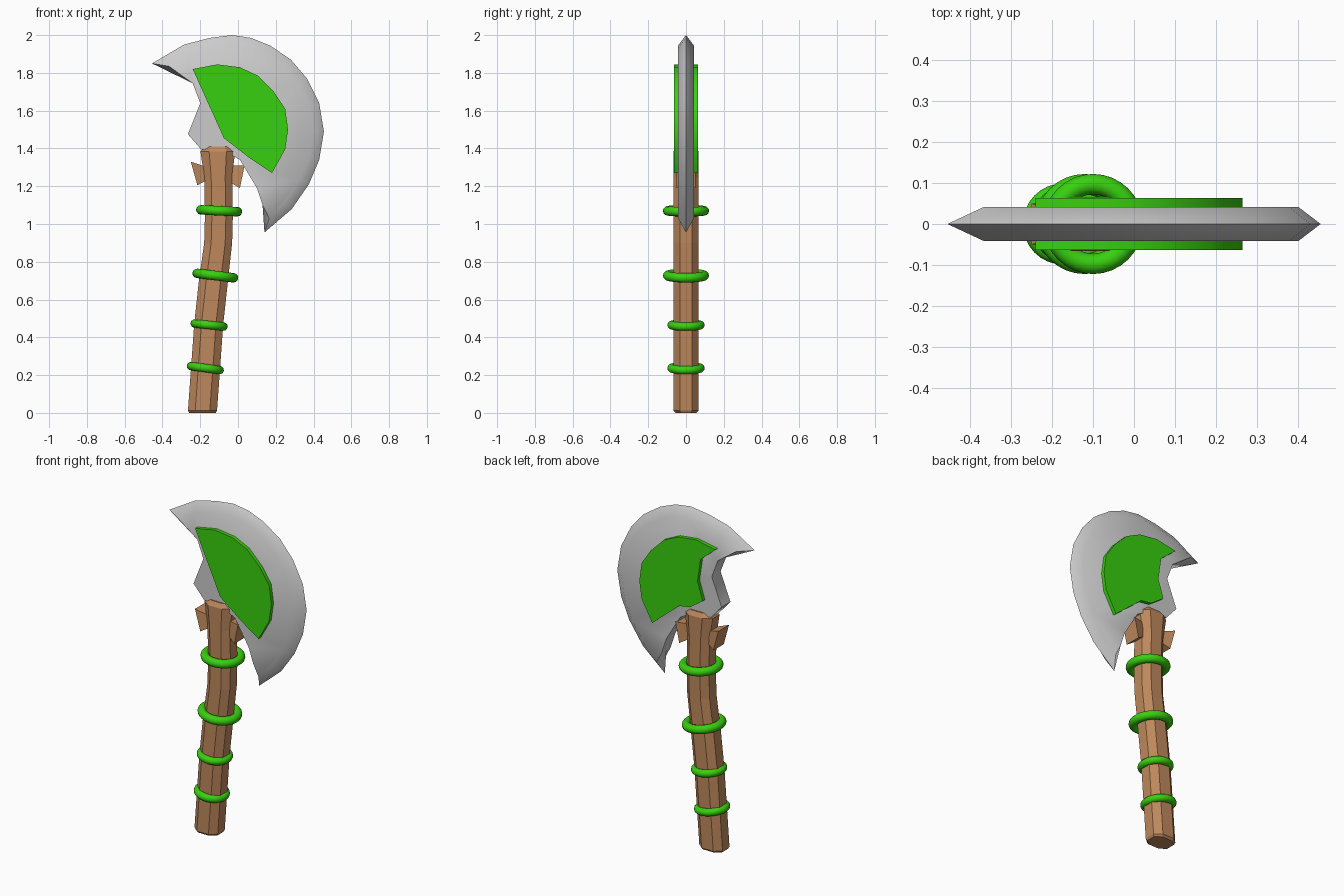
import bpy, bmesh, math
from mathutils import Vector

if "Cube" in bpy.data.objects:
    bpy.data.objects.remove(bpy.data.objects["Cube"])


def material(name, rgb):
    m = bpy.data.materials.new(name)
    m.diffuse_color = (*rgb, 1)
    m.use_nodes = True
    m.node_tree.nodes["Principled BSDF"].inputs["Base Color"].default_value = m.diffuse_color
    return m


GREEN = material("green", (0.04, 0.63, 0.005))
WOOD = material("wood", (0.52, 0.25, 0.11))


def make(name, verts, faces, mat=None, smooth=None):
    me = bpy.data.meshes.new(name)
    me.from_pydata([tuple(v) for v in verts], [], faces)
    bm = bmesh.new()
    bm.from_mesh(me)
    bmesh.ops.recalc_face_normals(bm, faces=bm.faces)
    bm.to_mesh(me)
    bm.free()
    ob = bpy.data.objects.new(name, me)
    bpy.context.collection.objects.link(ob)
    if mat:
        me.materials.append(mat)
    if smooth:
        bpy.ops.object.select_all(action='DESELECT')
        bpy.context.view_layer.objects.active = ob
        ob.select_set(True)
        bpy.ops.object.shade_smooth_by_angle(angle=math.radians(smooth))
    return ob


def loft(rings):
    """Skin a list of equal closed rings and cap both ends."""
    n = len(rings[0])
    verts = [v for r in rings for v in r]
    faces = [(k*n + i, k*n + (i+1) % n, (k+1)*n + (i+1) % n, (k+1)*n + i)
             for k in range(len(rings) - 1) for i in range(n)]
    faces += [tuple(range(n)), tuple(range((len(rings)-1)*n, len(rings)*n))]
    return verts, faces


def at_y(outline, y):
    return [(x, y, z) for x, z in outline]


# Blade: sharpened crescent edge, square-cut inner side
edge = [(-0.455, 1.85), (-0.285, 1.95), (-0.15, 1.985), (-0.03, 2.0), (0.07, 1.985),
        (0.17, 1.945), (0.28, 1.87), (0.365, 1.77), (0.43, 1.64), (0.455, 1.49),
        (0.43, 1.34), (0.375, 1.21), (0.285, 1.08), (0.14, 0.955)]
back = [(0.13, 1.10), (0.10, 1.19), (0.01, 1.34), (-0.06, 1.38), (-0.195, 1.395),
        (-0.265, 1.475), (-0.2, 1.64), (-0.24, 1.745)]
inset = [(-0.365, 1.835)]
for a, p, b in zip(edge, edge[1:], edge[2:]):
    d = (Vector(b) - Vector(a)).normalized()
    inset.append((p[0] + d.y * 0.055, p[1] - d.x * 0.055))
inset.append((0.165, 1.03))
make("axe_blade", *loft([at_y(inset + back, -0.042), at_y(edge + back, 0),
                         at_y(inset + back, 0.042)]), smooth=60)

# Green cheek plates: straight inner side in front, notched one behind
arc = [(-0.24, 1.82), (-0.11, 1.845), (0.01, 1.83), (0.105, 1.785), (0.19, 1.70),
       (0.25, 1.61), (0.265, 1.5), (0.25, 1.395), (0.18, 1.27)]
front_side = [(0.06, 1.35), (-0.075, 1.455)]
back_side = [(0.0, 1.42), (-0.07, 1.43), (-0.155, 1.49), (-0.12, 1.6), (-0.14, 1.735)]
for name, side, s in (("front_plate", front_side, -1), ("back_plate", back_side, 1)):
    make(name, *loft([at_y(arc + side, s * 0.03), at_y(arc + side, s * 0.063)]),
         mat=GREEN, smooth=40)

# Handle: crooked eight-sided shaft; x, z, half width, half depth
path = [(-0.188, 0.0, 0.07, 0.055), (-0.188, 0.012, 0.077, 0.066),
        (-0.155, 0.47, 0.077, 0.066), (-0.130, 0.70, 0.077, 0.066),
        (-0.105, 0.90, 0.074, 0.066), (-0.101, 1.05, 0.074, 0.066),
        (-0.105, 1.25, 0.074, 0.066), (-0.107, 1.385, 0.092, 0.066),
        (-0.105, 1.41, 0.07, 0.05)]
rings = []
c = 0.5
for x, z, w, d in path:
    section = [(1, c), (c, 1), (-c, 1), (-1, c), (-1, -c), (-c, -1), (c, -1), (1, -c)]
    rings.append([(x + w*u, d*v, z) for u, v in section])
make("handle", *loft(rings), mat=WOOD)

# Branch stubs flaring outwards either side of the handle top
stubs = (("left_stub", ((-0.16, 1.30), (-0.16, 1.235)), ((-0.25, 1.33), (-0.215, 1.205))),
         ("right_stub", ((-0.05, 1.31), (-0.05, 1.225)), ((0.035, 1.31), (0.01, 1.19))))
for name, base, end in stubs:
    make(name, *loft([[(t[0], -h, t[1]), (t[0], h, t[1]), (b[0], h, b[1]), (b[0], -h, b[1])]
                      for (t, b), h in ((base, 0.03), (end, 0.05))]), mat=WOOD)

# Green binding rings: x, z, outer radius, tube radius, tilt
for i, (x, z, outer, tube, tilt) in enumerate((
        (-0.10, 1.07, 0.122, 0.025, 3), (-0.12, 0.727, 0.122, 0.025, 7),
        (-0.153, 0.465, 0.099, 0.022, 6), (-0.173, 0.237, 0.099, 0.022, 8))):
    bpy.ops.mesh.primitive_torus_add(
        location=(x, 0, z), rotation=(0, math.radians(tilt), 0),
        major_radius=outer - tube, minor_radius=tube,
        major_segments=32, minor_segments=12)
    ob = bpy.context.object
    ob.name = f"binding_ring_{i + 1}"
    ob.data.materials.append(GREEN)
    bpy.ops.object.shade_smooth()
